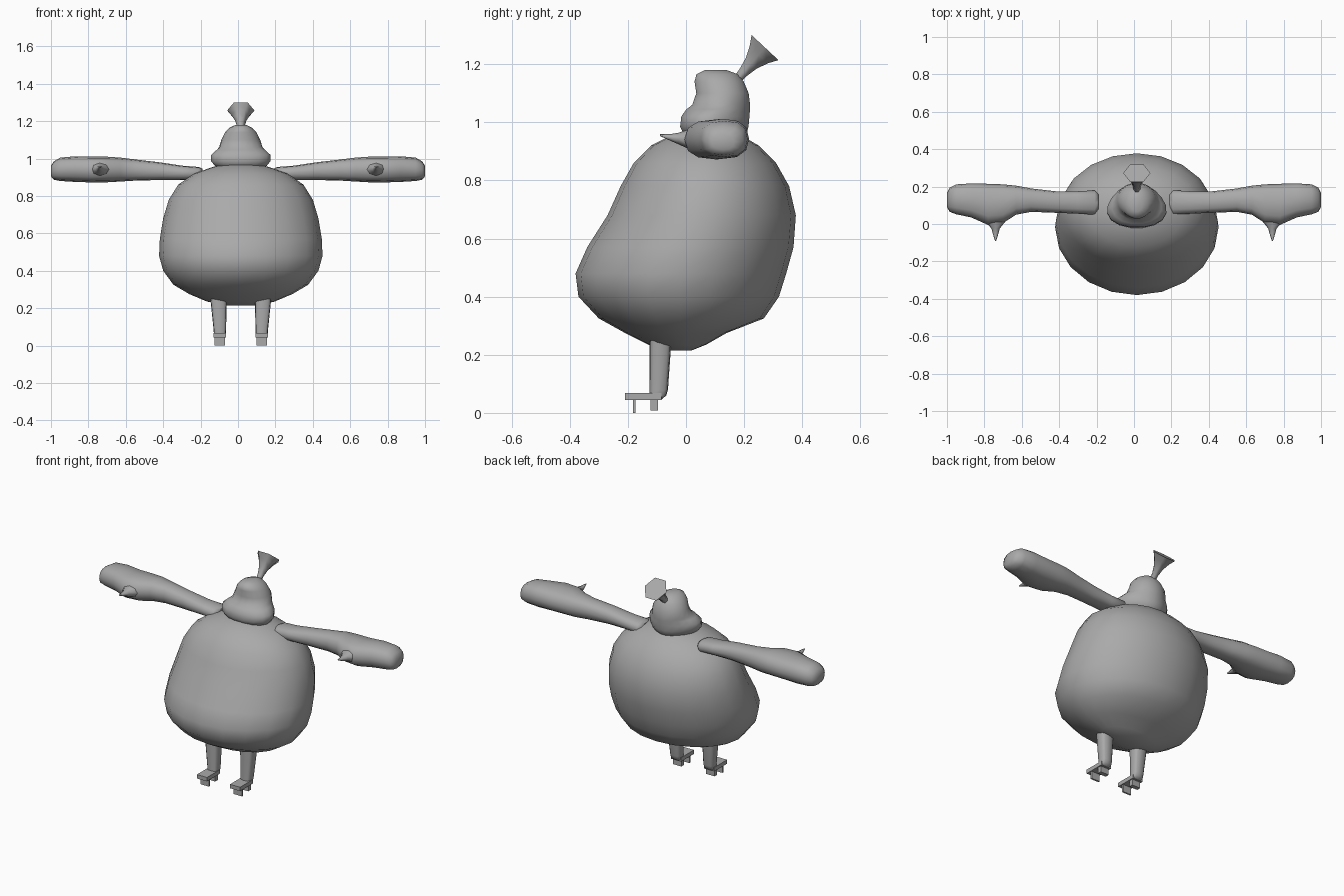
import bpy, bmesh, math
from mathutils import Vector

CX = 0.015  # body centre line
grey = bpy.data.materials.new("plain grey")
grey.diffuse_color = (0.4, 0.4, 0.4, 1)


def finish(name, bm, angle=60):
    bmesh.ops.recalc_face_normals(bm, faces=bm.faces)
    me = bpy.data.meshes.new(name)
    bm.to_mesh(me)
    bm.free()
    me.materials.append(grey)
    ob = bpy.data.objects.new(name, me)
    bpy.context.collection.objects.link(ob)
    if angle:
        bpy.ops.object.select_all(action='DESELECT')
        bpy.context.view_layer.objects.active = ob
        ob.select_set(True)
        bpy.ops.object.shade_smooth_by_angle(angle=math.radians(angle))
    return ob


def ring(c, u, v, n=16, power=1.0, taper=0.0):
    """Superellipse section around c with half axes u and v, widened towards -v by taper."""
    c, u, v = Vector(c), Vector(u), Vector(v)
    f = lambda t: math.copysign(abs(t) ** power, t)
    pts = []
    for i in range(n):
        a = 2 * math.pi * i / n
        s = f(math.sin(a))
        pts.append(c + u * f(math.cos(a)) * (1 - taper * s) + v * s)
    return pts


def loft(name, rings, angle=60):
    bm = bmesh.new()
    rows = [[bm.verts.new(p) for p in r] for r in rings]
    n = len(rows[0])
    for a, b in zip(rows, rows[1:]):
        for i in range(n):
            j = (i + 1) % n
            bm.faces.new((a[i], a[j], b[j], b[i]))
    bm.faces.new(rows[0])
    bm.faces.new(rows[-1])
    return finish(name, bm, angle)


def box(name, x0, x1, y0, y1, z0, z1):
    bm = bmesh.new()
    bmesh.ops.create_cube(bm, size=1)
    for v in bm.verts:
        v.co = ((x0 + x1) / 2 + v.co.x * (x1 - x0), (y0 + y1) / 2 + v.co.y * (y1 - y0),
                (z0 + z1) / 2 + v.co.z * (z1 - z0))
    return finish(name, bm, 0)


def stack(name, rows, n):
    """Horizontal sections: z, front y, back y, half width, taper."""
    loft(name, [ring((CX, (f + b) / 2, z), (w, 0, 0), (0, (b - f) / 2, 0), n, 1, t)
                for z, f, b, w, t in rows])


# Round leaning body
stack("body", [(*r, 0) for r in (
    (0.215, -0.07, 0.02, 0.08), (0.235, -0.13, 0.07, 0.18), (0.275, -0.21, 0.14, 0.275),
    (0.325, -0.30, 0.268, 0.36), (0.40, -0.37, 0.32, 0.415), (0.48, -0.38, 0.345, 0.437),
    (0.57, -0.34, 0.37, 0.433), (0.68, -0.27, 0.378, 0.415), (0.78, -0.225, 0.355, 0.385),
    (0.86, -0.18, 0.31, 0.335), (0.92, -0.12, 0.25, 0.25), (0.955, -0.05, 0.19, 0.15),
    (0.97, 0.0, 0.14, 0.08))], 20)

# Head: rolled collar, wider at the front, under a domed crown
stack("head", [
    (0.94, 0.02, 0.19, 0.10, 0.2), (0.96, -0.01, 0.21, 0.135, 0.25), (0.985, -0.022, 0.217, 0.155, 0.25),
    (1.02, -0.018, 0.22, 0.155, 0.25), (1.045, 0.0, 0.222, 0.13, 0.2), (1.06, 0.02, 0.222, 0.116, 0.08),
    (1.10, 0.034, 0.217, 0.104, 0), (1.14, 0.028, 0.20, 0.084, 0), (1.165, 0.035, 0.18, 0.06, 0),
    (1.18, 0.065, 0.14, 0.028, 0)], 18)

# Flared hexagonal tuft behind the crown
start, end = Vector((CX, 0.165, 1.135)), Vector((CX, 0.272, 1.257))
side, up = Vector((1, 0, 0)), Vector((0, -0.73, 0.68))
loft("tuft", [ring(start.lerp(end, t), side * r, up * r, 6)
              for t, r in ((0, 0.016), (0.3, 0.02), (0.55, 0.03), (0.8, 0.05), (1, 0.073))], 75)

# Wings: x, front y, back y, bottom z, top z
WING = [(0.19, 0.075, 0.16, 0.895, 0.945), (0.21, 0.05, 0.18, 0.885, 0.955),
        (0.3, 0.055, 0.175, 0.885, 0.962), (0.42, 0.06, 0.175, 0.885, 0.98),
        (0.55, 0.065, 0.19, 0.882, 0.995), (0.63, 0.05, 0.205, 0.877, 1.005),
        (0.70, 0.005, 0.212, 0.873, 1.01), (0.78, -0.005, 0.215, 0.872, 1.01),
        (0.87, 0.035, 0.217, 0.875, 1.012), (0.95, 0.052, 0.212, 0.88, 1.005),
        (0.985, 0.065, 0.195, 0.887, 0.985), (1.0, 0.09, 0.165, 0.905, 0.96)]
for s, label in ((-1, "left"), (1, "right")):
    loft(label + "_wing", [ring((s * x, (f + b) / 2, (lo + hi) / 2), (0, (b - f) / 2, 0),
                                (0, 0, (hi - lo) / 2), 12, 0.8) for x, f, b, lo, hi in WING])
    # Small thumb spike growing from the front edge
    loft(label + "_thumb", [ring((s * 0.74, y, z), (rx, 0, 0), (0, 0, rz), 8)
                            for y, z, rx, rz in ((0.05, 0.94, 0.075, 0.045), (0.01, 0.942, 0.05, 0.034),
                                                 (-0.025, 0.944, 0.022, 0.02),
                                                 (-0.055, 0.948, 0.014, 0.011), (-0.09, 0.956, 0.003, 0.003))])
    # Tapered leg, foot plate and pegs
    lx, fx = CX + s * 0.12, CX + s * 0.112
    loft(label + "_leg", [ring((x, (f + b) / 2, z), (w, 0, 0), (0, (b - f) / 2, 0), 12, 0.6)
                          for x, z, f, b, w in ((fx, 0.045, -0.125, -0.085, 0.026),
                                                (fx, 0.06, -0.125, -0.068, 0.032),
                                                (fx, 0.08, -0.125, -0.062, 0.033),
                                                (lx, 0.28, -0.125, -0.048, 0.046))])
    box(label + "_foot", fx - 0.034, fx + 0.034, -0.21, -0.085, 0.044, 0.068)
    box(label + "_toe_peg", fx - 0.028, fx + 0.028, -0.183, -0.173, 0.0, 0.045)
    box(label + "_heel_peg", fx - 0.028, fx + 0.028, -0.122, -0.097, 0.008, 0.045)
